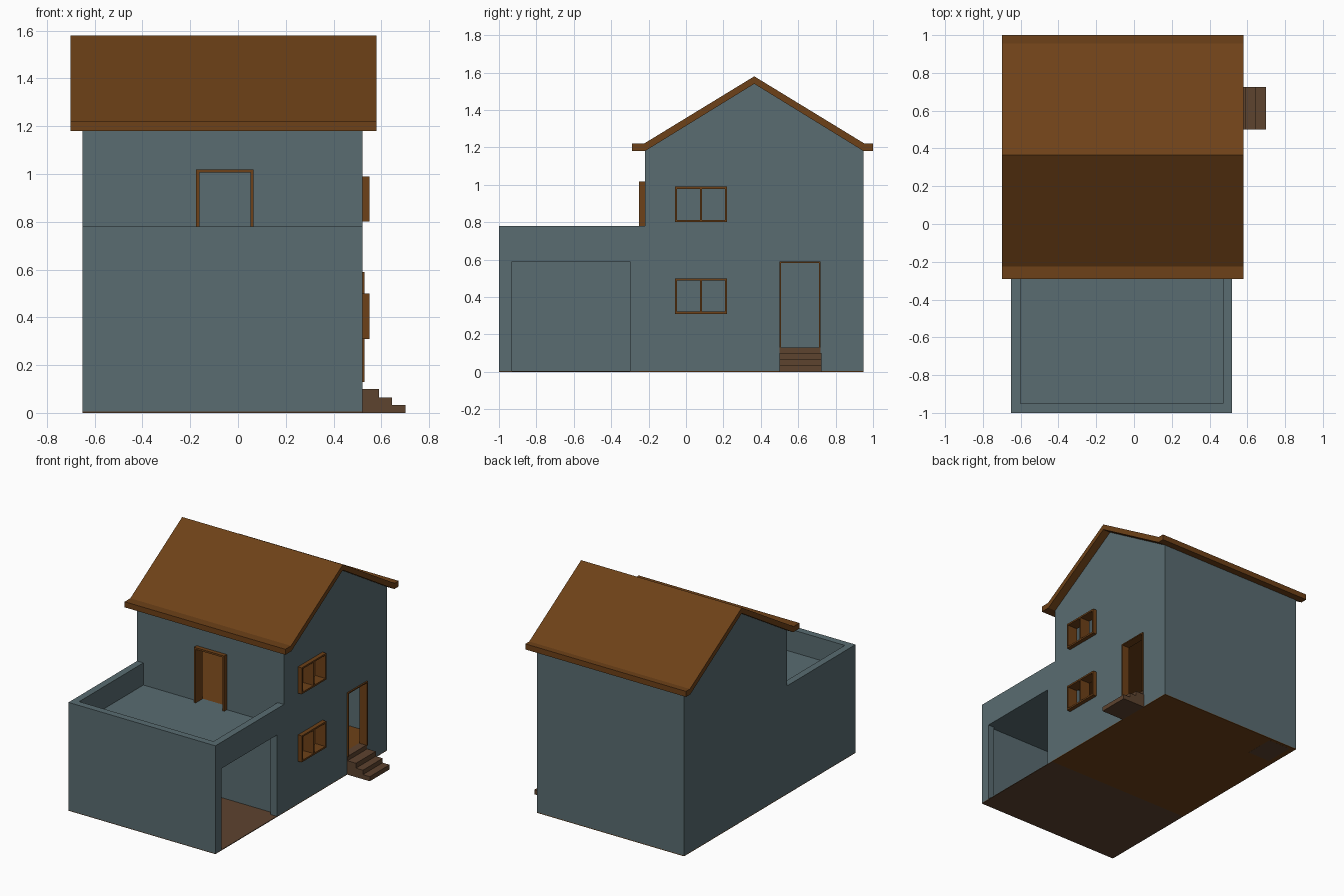
import bpy, bmesh

if "Cube" in bpy.data.objects:
    bpy.data.objects.remove(bpy.data.objects["Cube"])


def material(name, rgb):
    m = bpy.data.materials.new(name)
    m.diffuse_color = (*rgb, 1)
    m.use_nodes = True
    m.node_tree.nodes["Principled BSDF"].inputs["Base Color"].default_value = m.diffuse_color
    return m


WALL = material("slate_wall", (0.10, 0.15, 0.165))
WOOD = material("brown_wood", (0.155, 0.053, 0.009))
STEP = material("step_brown", (0.11, 0.056, 0.028))


def finish(name, bm, mat):
    bmesh.ops.recalc_face_normals(bm, faces=bm.faces)
    me = bpy.data.meshes.new(name)
    bm.to_mesh(me)
    bm.free()
    me.materials.append(mat)
    ob = bpy.data.objects.new(name, me)
    bpy.context.collection.objects.link(ob)
    return ob


def add_box(bm, x0, x1, y0, y1, z0, z1):
    vs = bmesh.ops.create_cube(bm, size=1)["verts"]
    for v in vs:
        v.co.x = x1 if v.co.x > 0 else x0
        v.co.y = y1 if v.co.y > 0 else y0
        v.co.z = z1 if v.co.z > 0 else z0


def boxes(name, mat, *dims):
    bm = bmesh.new()
    for d in dims:
        add_box(bm, *d)
    return finish(name, bm, mat)


def extrude_x(name, mat, profile, x0, x1):
    bm = bmesh.new()
    face = bm.faces.new([bm.verts.new((x0, y, z)) for y, z in profile])
    new = bmesh.ops.extrude_face_region(bm, geom=[face])["geom"]
    bmesh.ops.translate(bm, vec=(x1 - x0, 0, 0),
                        verts=[g for g in new if isinstance(g, bmesh.types.BMVert)])
    return finish(name, bm, mat)


def cut(target, *dims):
    for d in dims:
        cutter = boxes("cutter", WALL, d)
        mod = target.modifiers.new("cut", 'BOOLEAN')
        mod.operation, mod.solver, mod.object = 'DIFFERENCE', 'EXACT', cutter
        bpy.context.view_layer.objects.active = target
        bpy.ops.object.modifier_apply(modifier=mod.name)
        bpy.data.objects.remove(cutter)


# House and garage walls, hollowed and opened
walls = extrude_x("walls", WALL, [(-1, .005), (.95, .005), (.95, 1.18), (.365, 1.54),
                                  (-.22, 1.18), (-.22, .78), (-1, .78)], -.65, .52)
WINDOWS = [(.31, .50), (.80, .99)]
cut(walls,
    (-.60, .47, -.17, .90, -.1, 2),          # house interior
    (-.60, .47, -.95, -.27, -.1, .59),       # garage interior
    (-.60, .47, -.95, -.219, .62, .95),      # terrace
    (.40, .60, -.93, -.30, -.1, .59),        # garage opening
    (.40, .60, .50, .72, .13, .59),          # side door
    (-.17, .06, -.30, -.10, .62, 1.015),     # terrace door
    *[(.40, .60, -.06, .22, a, b) for a, b in WINDOWS])

# Floors
boxes("house_base", WOOD, (-.65, .52, -.25, .95, 0, .005))
boxes("ground_floor", WOOD, (-.60, .47, -.17, .90, .005, .128))
boxes("upper_floor", WOOD, (-.60, .47, -.17, .90, .59, .62))
boxes("garage_floor", STEP, (-.65, .52, -1, -.25, 0, .005))

# Roof slab with flat eaves
extrude_x("roof", WOOD, [(-.29, 1.18), (-.22, 1.18), (.365, 1.54), (.95, 1.18), (1, 1.18),
                         (1, 1.22), (.955, 1.22), (.365, 1.58), (-.225, 1.22), (-.29, 1.22)],
          -.70, .58)

# Window frames with a centre bar
for name, (a, b) in zip(("lower_window", "upper_window"), WINDOWS):
    t = .012
    boxes(name, WOOD,
          (.47, .55, -.06, .22, a, a + t), (.47, .55, -.06, .22, b - t, b),
          *[(.47, .55, y, y + t, a + t, b - t) for y in (-.06, .074, .208)])

# Door frames
boxes("side_door_frame", WOOD,
      (.47, .53, .50, .508, .13, .59), (.47, .53, .712, .72, .13, .59),
      (.47, .53, .508, .712, .582, .59))
boxes("terrace_door_frame", WOOD,
      (-.175, -.162, -.25, -.17, .62, 1.018), (.052, .065, -.25, -.17, .62, 1.018),
      (-.162, .052, -.25, -.17, 1.005, 1.018))


# Entrance steps, and the foot of the indoor stair
def stairs(name, x, y0, y1, z):
    boxes(name, STEP, (x, x + .07, y0, y1, z, .10), (x + .07, x + .125, y0, y1, z, .065),
          (x + .125, x + .18, y0, y1, z, .033))


stairs("entrance_steps", .52, .50, .725, 0)
stairs("indoor_stair_foot", -.61, .71, .93, -.0005)
boxes("door_threshold", STEP, (.465, .522, .50, .72, .10, .131))
